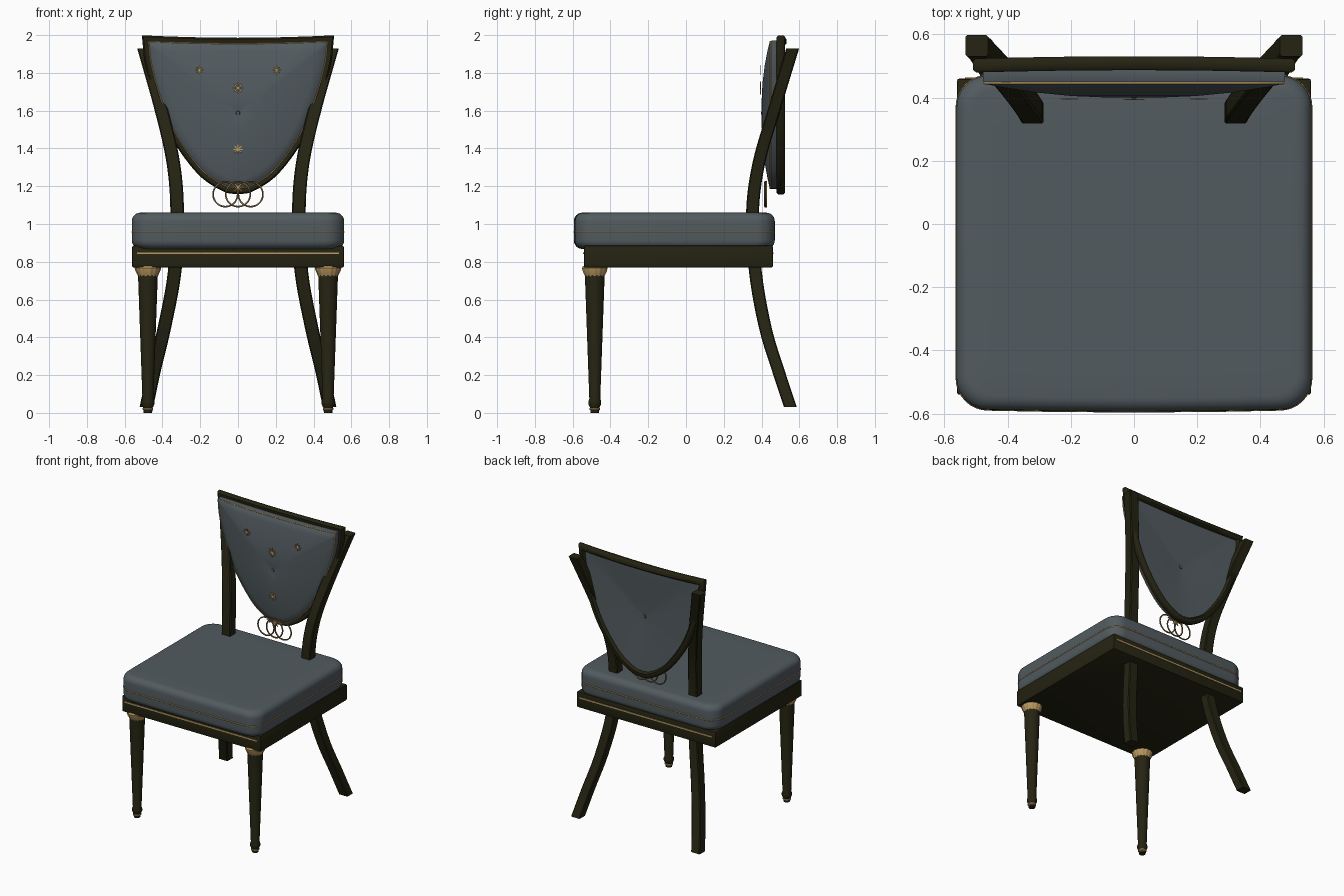
import bpy, bmesh, math
from mathutils import Vector

if "Cube" in bpy.data.objects:
    bpy.data.objects.remove(bpy.data.objects["Cube"])

def material(name, rgb):
    m = bpy.data.materials.new(name)
    m.diffuse_color = (*rgb, 1)
    m.use_nodes = True
    m.node_tree.nodes["Principled BSDF"].inputs["Base Color"].default_value = m.diffuse_color
    return m

WOOD = material("dark wood", (0.018, 0.017, 0.006))
FABRIC = material("slate fabric", (0.085, 0.105, 0.115))
GOLD = material("gold", (0.50, 0.32, 0.12))
BRONZE = material("bronze", (0.20, 0.13, 0.06))

def loft(name, rings, mat, cyclic=False, caps=True, angle=40):
    """Skin a list of equal-length closed rings."""
    bm = bmesh.new()
    vr = [[bm.verts.new(p) for p in r] for r in rings]
    n = len(rings[0])
    pairs = list(zip(vr, vr[1:])) + ([(vr[-1], vr[0])] if cyclic else [])
    for a, b in pairs:
        for i in range(n):
            j = (i + 1) % n
            bm.faces.new((a[i], a[j], b[j], b[i]))
    if caps and not cyclic:
        bm.faces.new(vr[0])
        bm.faces.new(vr[-1])
    return finish(name, bm, mat, angle)

def finish(name, bm, mat, angle=40):
    bmesh.ops.recalc_face_normals(bm, faces=bm.faces)
    me = bpy.data.meshes.new(name)
    bm.to_mesh(me)
    bm.free()
    me.materials.append(mat)
    ob = bpy.data.objects.new(name, me)
    bpy.context.collection.objects.link(ob)
    bpy.ops.object.select_all(action='DESELECT')
    ob.select_set(True)
    bpy.context.view_layer.objects.active = ob
    bpy.ops.object.shade_smooth_by_angle(angle=math.radians(angle))
    return ob

def box(name, lo, hi, mat, bevel=0.0):
    bm = bmesh.new()
    bmesh.ops.create_cube(bm, size=1)
    for v in bm.verts:
        v.co = [(l + h) / 2 + c * (h - l) for l, h, c in zip(lo, hi, v.co)]
    if bevel:
        bmesh.ops.bevel(bm, geom=bm.edges[:], offset=bevel, segments=2, profile=0.5, affect='EDGES')
    return finish(name, bm, mat)

def lathe(name, prof, x, y, mat, seg=32, lobes=0, depth=0.0):
    rings = []
    for r, z in prof:
        ring = []
        for i in range(seg):
            a = math.tau * i / seg
            rr = r * (1 + depth * math.cos(lobes * a))
            ring.append((x + rr * math.cos(a), y + rr * math.sin(a), z))
        rings.append(ring)
    return loft(name, rings, mat)

def tube(name, pts, r, mat, cyclic=True):
    cu = bpy.data.curves.new(name, 'CURVE')
    cu.dimensions = '3D'
    cu.bevel_depth = r
    cu.bevel_resolution = 1
    cu.use_fill_caps = True
    sp = cu.splines.new('POLY')
    sp.points.add(len(pts) - 1)
    for p, c in zip(sp.points, pts):
        p.co = (*c, 1)
    sp.use_cyclic_u = cyclic
    cu.materials.append(mat)
    ob = bpy.data.objects.new(name, cu)
    bpy.context.collection.objects.link(ob)

def spline(keys, sub=5):
    """Catmull-Rom through the key points."""
    k = [Vector(p) for p in keys]
    k = [2 * k[0] - k[1]] + k + [2 * k[-1] - k[-2]]
    out = []
    for a, b, c, d in zip(k, k[1:], k[2:], k[3:]):
        for s in range(sub):
            t = s / sub
            out.append(0.5 * (2*b + (c-a)*t + (2*a-5*b+4*c-d)*t*t + (3*b-a-3*c+d)*t**3))
    return out + [k[-2]]

def flower(name, x, y, z, r, petals, mat):
    """Thin rosette plate facing the front."""
    n = petals * 4
    rings = []
    for yy in (y, y + 0.004):
        rings.append([(x + r * (0.62 + 0.38 * math.cos(petals * a)) * math.cos(a), yy,
                       z + r * (0.62 + 0.38 * math.cos(petals * a)) * math.sin(a))
                      for a in (math.tau * i / n for i in range(n))])
    loft(name, rings, mat)

# Seat frame with gold inlay lines on front and back
box("seat_frame", (-0.56, -0.54, 0.77), (0.56, 0.46, 0.885), WOOD, 0.006)
box("front_inlay", (-0.535, -0.544, 0.84), (0.535, -0.538, 0.85), GOLD)
box("back_inlay", (-0.535, 0.458, 0.84), (0.535, 0.464, 0.85), GOLD)

# Seat cushion: rounded rectangle rings stacked with soft edges
def rounded_rect(inset, z, rad=0.10):
    hx, y0, y1 = 0.562 - inset, -0.588 + inset, 0.47 - inset
    rad = max(rad - inset * 0.5, 0.03)
    pts = []
    for cx, cy, a0 in ((hx, y1, 0), (-hx, y1, 90), (-hx, y0, 180), (hx, y0, 270)):
        ox, oy = cx - math.copysign(rad, cx), cy - math.copysign(rad, cy)
        for i in range(9):
            a = math.radians(a0 + i * 11.25)
            pts.append((ox + rad * math.cos(a), oy + rad * math.sin(a), z))
        if a0 == 180:       # slightly bowed front
            pts += [(t * hx * 0.8, y0 - 0.006 * (1 - t * t), z) for t in (-0.6, 0, 0.6)]
    return pts

R = 0.045
low = [(R * (1 - math.sin(a)), 0.868 + R * (1 - math.cos(a))) for a in (i * math.pi / 12 for i in range(7))]
high = [(i, 1.928 - z) for i, z in reversed(low)]
loft("seat_cushion", [rounded_rect(i, z) for i, z in low + high]
     + [rounded_rect(0.15, 1.06), rounded_rect(0.35, 1.06)], FABRIC, angle=60)
tube("seat_piping", rounded_rect(0.001, 0.958), 0.004, GOLD)

# Front legs with gold collars and feet; swept back legs running up as posts
post_path = spline([(0.485, 0.553, 0.03), (0.445, 0.49, 0.22), (0.39, 0.42, 0.45), (0.335, 0.367, 0.75),
                    (0.322, 0.352, 1.06), (0.342, 0.385, 1.32), (0.405, 0.465, 1.6), (0.498, 0.565, 1.93)])
for side, s in (("left", -1), ("right", 1)):
    x, y = s * 0.477, -0.483
    lathe(side + "_front_leg", [(0.022, 0), (0.026, 0.03), (0.034, 0.045), (0.034, 0.06), (0.029, 0.075),
                                (0.052, 0.72), (0.052, 0.775)], x, y, WOOD)
    lathe(side + "_foot_ring", [(0.024, 0.014), (0.028, 0.018), (0.028, 0.024), (0.024, 0.028)], x, y, GOLD)
    lathe(side + "_leg_collar", [(0.050, 0.722), (0.056, 0.735), (0.064, 0.752), (0.068, 0.768), (0.060, 0.778)],
          x, y, GOLD, seg=56, lobes=14, depth=0.035)
    rings = []
    for p in post_path:
        hx, hy, c = 0.036, 0.034, 0.006
        rings.append([(s * p.x + u, p.y + v, p.z) for u, v in (
            (hx, hy - c), (hx - c, hy), (c - hx, hy), (-hx, hy - c),
            (-hx, c - hy), (c - hx, -hy), (hx - c, -hy), (hx, c - hy))])
    loft(side + "_back_post", rings, WOOD, angle=30)

# Shield outline of the back, as (x, z) points: right side down, left side up, then the top
half = [(p.x, p.y) for p in spline([(0.487, 1.978, 0), (0.472, 1.85, 0), (0.42, 1.665, 0), (0.335, 1.465, 0),
                                    (0.2, 1.28, 0), (0.075, 1.193, 0), (0, 1.177, 0)], 6)]
top = [(0.487 * t, 1.966 + 0.012 * t * t) for t in (-0.75, -0.5, -0.25, 0, 0.25, 0.5, 0.75)]
outline = half + [(-x, z) for x, z in reversed(half[:-1])] + top

def offset(pts, d):
    """Mitred outward offset of a closed clockwise outline."""
    out = []
    for i, p in enumerate(pts):
        a, b, c = Vector(pts[i - 1]), Vector(p), Vector(pts[(i + 1) % len(pts)])
        e, f = (b - a).normalized(), (c - b).normalized()
        n1, n2 = Vector((-e.y, e.x)), Vector((-f.y, f.x))
        m = (n1 + n2).normalized()
        out.append(b + m * d / max(m.dot(n1), 0.5))
    return out

def ring_at(d, y, bow=0.0):
    n = len(outline) - len(top)
    return [(p.x, y + (bow * (1 - (p.x / 0.487) ** 2) if i >= n else 0), p.y)
            for i, p in enumerate(offset(outline, d))]

# Wooden shield frame
section = [(0.02, 0.488), (0.02, 0.515), (0.012, 0.524), (-0.012, 0.524), (-0.022, 0.512), (-0.022, 0.485), (0.012, 0.48)]
loft("back_frame", [ring_at(d, y, 0.007) for d, y in section], WOOD, cyclic=True, angle=50)

# Upholstered panel: domed front, back pulled in to a centre tuft
CZ = 1.59
def scaled(k, y):
    return [(x * k, y, CZ + (z - CZ) * k) for x, z in outline]
panel = [(0.01, 0.480), (0.3, 0.488), (0.6, 0.495), (0.97, 0.503), (0.98, 0.485), (0.98, 0.452),
         (0.965, 0.443), (0.85, 0.432), (0.65, 0.417), (0.4, 0.405), (0.2, 0.401), (0.05, 0.402), (0.01, 0.405)]
loft("back_upholstery", [scaled(k, y) for k, y in panel], FABRIC, angle=50)
tube("back_piping", scaled(0.972, 0.446), 0.004, GOLD)
box("front_tuft_button", (-0.01, 0.398, 1.577), (0.01, 0.408, 1.597), FABRIC, 0.004)
box("back_tuft_button", (-0.012, 0.476, 1.578), (0.012, 0.488, 1.602), FABRIC, 0.005)

# Gold rosettes
for i, (x, y, z, r) in enumerate(((-0.205, 0.394, 1.815, 0.027), (0.205, 0.394, 1.815, 0.027),
                                  (0, 0.392, 1.72, 0.034), (0, 0.402, 1.395, 0.03))):
    flower(f"rosette_{i + 1}", x, y, z, r, 8, GOLD)

# Crest ornament and three interlocked rings below the shield
for i, (x, z, r) in enumerate(((-0.045, 1.205, 0.022), (0, 1.195, 0.034), (0.045, 1.205, 0.022))):
    flower(f"crest_leaf_{i + 1}", x, 0.426, z, r, 8, GOLD)
for i in (-1, 0, 1):
    tube(f"hanging_ring_{i + 2}", [(i * 0.067 + 0.065 * math.cos(a), 0.422 + 0.003 * i, 1.157 + 0.065 * math.sin(a))
                                   for a in (math.tau * j / 40 for j in range(40))], 0.005, BRONZE)
